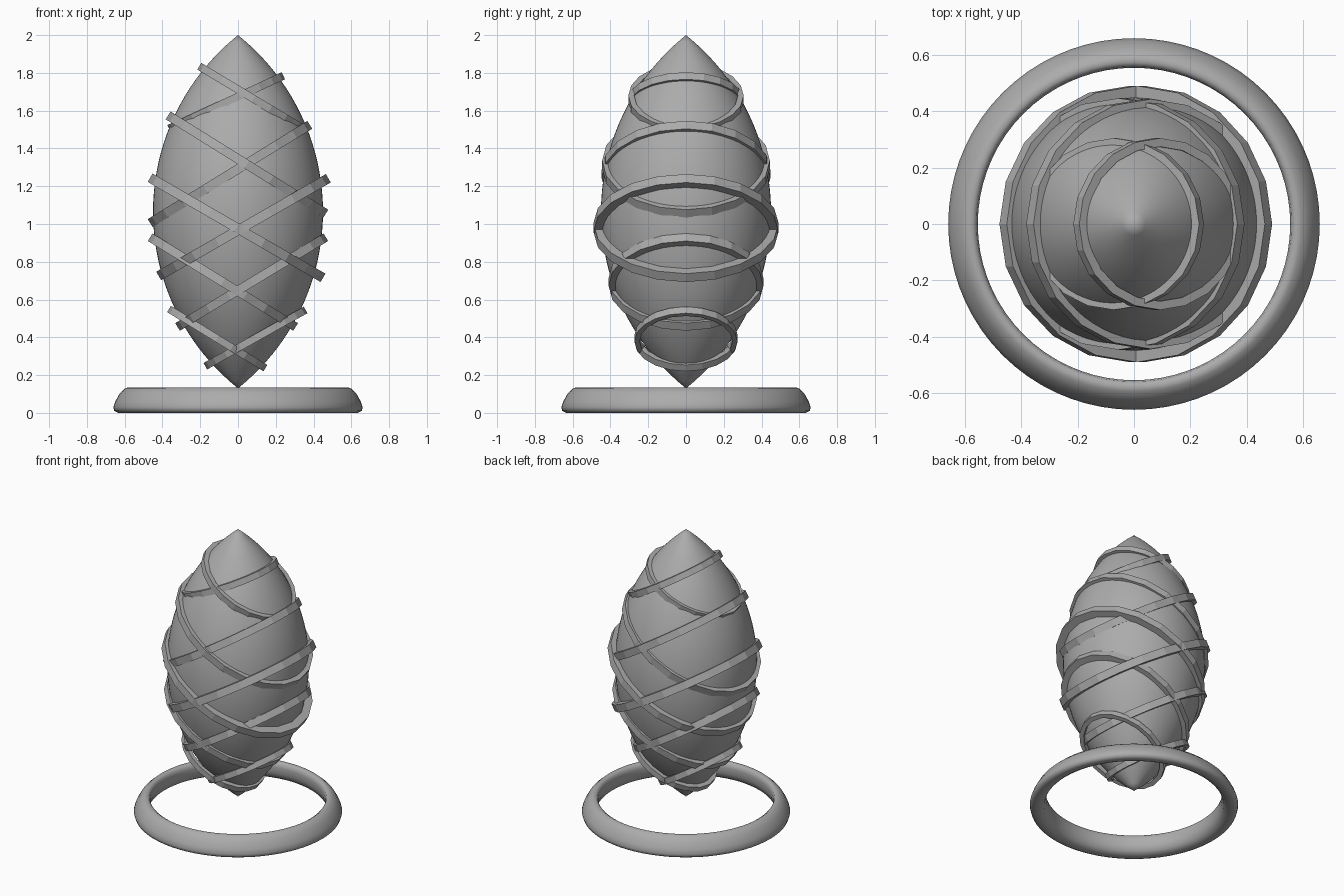
import bpy, bmesh, math

old = bpy.data.objects.get("Cube")
if old:
    bpy.data.objects.remove(old, do_unlink=True)

GREY = (0.41, 0.41, 0.41, 1)
grey = bpy.data.materials.new("medium_grey")
grey.use_nodes = True
grey.diffuse_color = GREY
grey.node_tree.nodes["Principled BSDF"].inputs["Base Color"].default_value = GREY


def lathe(name, profile, steps, closed, smooth):
    """Spin an (r, z) profile around the z axis."""
    bm = bmesh.new()
    verts = [bm.verts.new((r, 0, z)) for r, z in profile]
    pairs = list(zip(verts, verts[1:]))
    if closed:
        pairs.append((verts[-1], verts[0]))
    edges = [bm.edges.new(p) for p in pairs]
    bmesh.ops.spin(bm, geom=verts + edges, cent=(0, 0, 0), axis=(0, 0, 1),
                   angle=2 * math.pi, steps=steps, use_duplicate=False)
    bmesh.ops.remove_doubles(bm, verts=bm.verts, dist=0.0005)
    bmesh.ops.recalc_face_normals(bm, faces=bm.faces)
    for f in bm.faces:
        f.smooth = smooth
    mesh = bpy.data.meshes.new(name)
    bm.to_mesh(mesh)
    bm.free()
    mesh.materials.append(grey)
    obj = bpy.data.objects.new(name, mesh)
    bpy.context.collection.objects.link(obj)
    return obj


# Pointed body: a circular arc spun around the axis
bottom, top, radius = 0.13, 2.0, 0.45
half = (top - bottom) / 2
arc = (half ** 2 + radius ** 2) / (2 * radius)
sweep = math.asin(half / arc)
profile = []
for i in range(41):
    a = sweep * (i / 20 - 1)
    r = max(arc * math.cos(a) - (arc - radius), 0)
    profile.append((r, (top + bottom) / 2 + arc * math.sin(a)))
lathe("pointed_body", profile, 64, False, True)

# Base ring with a sloping outer wall
base_profile = [(0.555, 0.10), (0.56, 0.125), (0.575, 0.135), (0.595, 0.132),
                (0.625, 0.105), (0.65, 0.06), (0.66, 0.03), (0.655, 0.01),
                (0.635, 0.0), (0.60, 0.003), (0.57, 0.02), (0.557, 0.06)]
lathe("base_ring", base_profile, 72, True, True)

# Tilted hoops: left end (x, z), right end (x, z), half depth
hoops = [
    (-0.205, 1.835, 0.37, 1.49, 0.305), (-0.37, 1.575, 0.465, 1.055, 0.444),
    (-0.465, 1.245, 0.45, 0.715, 0.49), (-0.465, 0.93, 0.305, 0.455, 0.41),
    (-0.365, 0.55, 0.145, 0.237, 0.273),
    (-0.365, 1.505, 0.24, 1.785, 0.305), (-0.465, 1.005, 0.38, 1.525, 0.447),
    (-0.42, 0.725, 0.478, 1.242, 0.49), (-0.32, 0.455, 0.465, 0.93, 0.41),
    (-0.173, 0.247, 0.358, 0.545, 0.273),
]
for i, (x0, z0, x1, z1, depth) in enumerate(hoops):
    h = 0.012 + 0.028 * depth
    inner = 0.9
    band = [(inner, -h), (1, -h), (1, h), (inner, h)]
    hoop = lathe("hoop_%d" % (i + 1), band, 20, True, False)
    length = math.hypot(x1 - x0, z1 - z0) / 2
    hoop.scale = (length, depth, 1)
    hoop.rotation_euler = (0, -math.atan2(z1 - z0, x1 - x0), 0)
    hoop.location = ((x0 + x1) / 2, 0, (z0 + z1) / 2)
